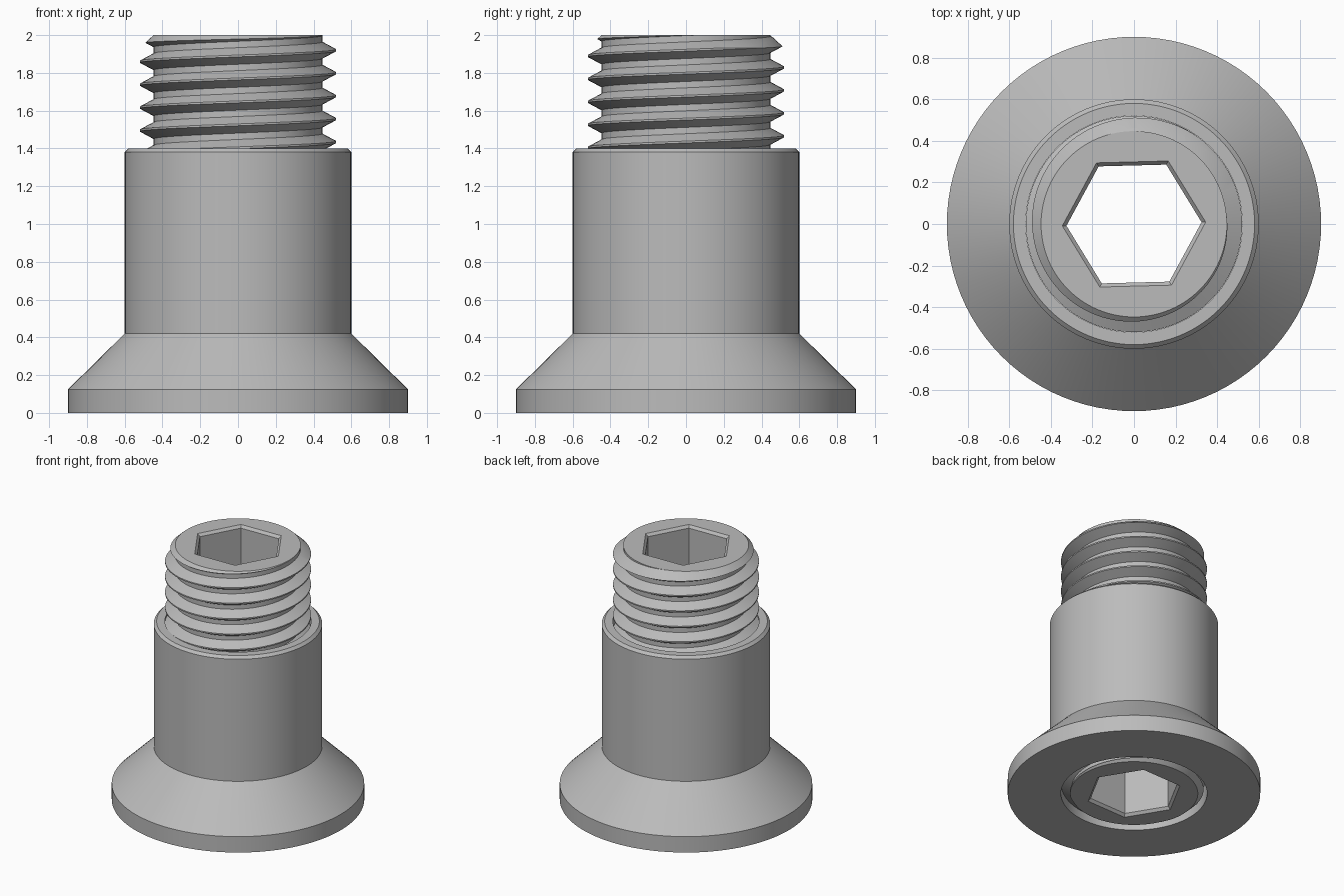
import bpy, bmesh
from math import cos, sin, pi, radians

cube = bpy.data.objects.get("Cube")
if cube:
    bpy.data.objects.remove(cube, do_unlink=True)

# Single plain metal colour
steel = bpy.data.materials.new("grey_steel")
steel.use_nodes = True
GREY = (0.5, 0.5, 0.5, 1)
steel.diffuse_color = GREY
steel.node_tree.nodes["Principled BSDF"].inputs["Base Color"].default_value = GREY


def make_object(name, bm):
    bmesh.ops.recalc_face_normals(bm, faces=bm.faces[:])
    mesh = bpy.data.meshes.new(name)
    bm.to_mesh(mesh)
    bm.free()
    mesh.materials.append(steel)
    obj = bpy.data.objects.new(name, mesh)
    bpy.context.collection.objects.link(obj)
    return obj


def lathe(name, profile, sides, turn=0.0, hollow=False):
    """Revolve (radius, height) points; hollow joins last ring to first."""
    bm = bmesh.new()
    rings = []
    for r, z in profile:
        angles = [turn + 2 * pi * i / sides for i in range(sides)]
        rings.append([bm.verts.new((r * cos(a), r * sin(a), z)) for a in angles])
    pairs = list(zip(rings, rings[1:]))
    if hollow:
        pairs.append((rings[-1], rings[0]))
    else:
        bm.faces.new(rings[0])
        bm.faces.new(rings[-1])
    for low, high in pairs:
        for i in range(sides):
            j = (i + 1) % sides
            bm.faces.new((low[i], low[j], high[j], high[i]))
    return make_object(name, bm)


def helical_rod(name, pitch, root, crest, crest_z, steps, turns):
    """Closed rod with a right-handed thread; crest_z is its height at +x."""
    bm = bmesh.new()
    half = 0.044
    flat = 0.005
    section = [(root, -half), (crest, -flat), (crest, flat),
               (root, half), (root, pitch - half)]
    columns = []
    for k in range(steps * turns + 1):
        a = 2 * pi * k / steps
        lift = crest_z + pitch * k / steps
        columns.append([bm.verts.new((r * cos(a), r * sin(a), z + lift))
                        for r, z in section])
    for left, right in zip(columns, columns[1:]):
        for i in range(len(section) - 1):
            bm.faces.new((left[i], right[i], right[i + 1], left[i + 1]))
    bmesh.ops.remove_doubles(bm, verts=bm.verts[:], dist=0.0001)
    # Close both ends with a fan
    middle = crest_z + pitch * turns / 2
    low = bm.verts.new((0, 0, crest_z))
    high = bm.verts.new((0, 0, crest_z + pitch * turns))
    for e in [e for e in bm.edges if e.is_boundary]:
        a, b = e.verts
        bm.faces.new((a, b, low if a.co.z < middle else high))
    return make_object(name, bm)


def cut(obj, tool, operation):
    """Apply a boolean and discard the tool."""
    tool.hide_render = True
    mod = obj.modifiers.new("cut", 'BOOLEAN')
    mod.object, mod.operation, mod.solver = tool, operation, 'EXACT'
    graph = bpy.context.evaluated_depsgraph_get()
    mesh = bpy.data.meshes.new_from_object(obj.evaluated_get(graph))
    obj.modifiers.clear()
    obj.data = mesh
    bpy.data.objects.remove(tool, do_unlink=True)


# Flanged sleeve with a conical shoulder and a round bore
bore = 0.521
sleeve = lathe("flanged_sleeve", [
    (bore, 0), (0.9, 0), (0.9, 0.125), (0.6, 0.42),
    (0.6, 1.38), (0.58, 1.4), (bore, 1.4)], 96, hollow=True)

# Threaded insert running the full height
PITCH = 0.1215
insert = helical_rod("threaded_insert", PITCH, 0.447, 0.52,
                     1.92 - 18 * PITCH, 72, 22)

# Bevelled flat ends
ends = lathe("end_trimmer", [
    (0.455, 0), (0.555, 0.1), (0.555, 1.9), (0.447, 2)], 96)
cut(insert, ends, 'INTERSECT')

# Hexagonal through socket with bevelled mouths
socket = lathe("hex_cutter", [
    (0.365, -0.02), (0.325, 0.02), (0.325, 1.98), (0.365, 2.02)],
    6, turn=radians(1.5))
cut(insert, socket, 'DIFFERENCE')

# Smooth round surfaces, crisp edges
bpy.ops.object.select_all(action='DESELECT')
for obj in (sleeve, insert):
    obj.select_set(True)
bpy.context.view_layer.objects.active = sleeve
bpy.ops.object.shade_smooth_by_angle(angle=radians(25))
